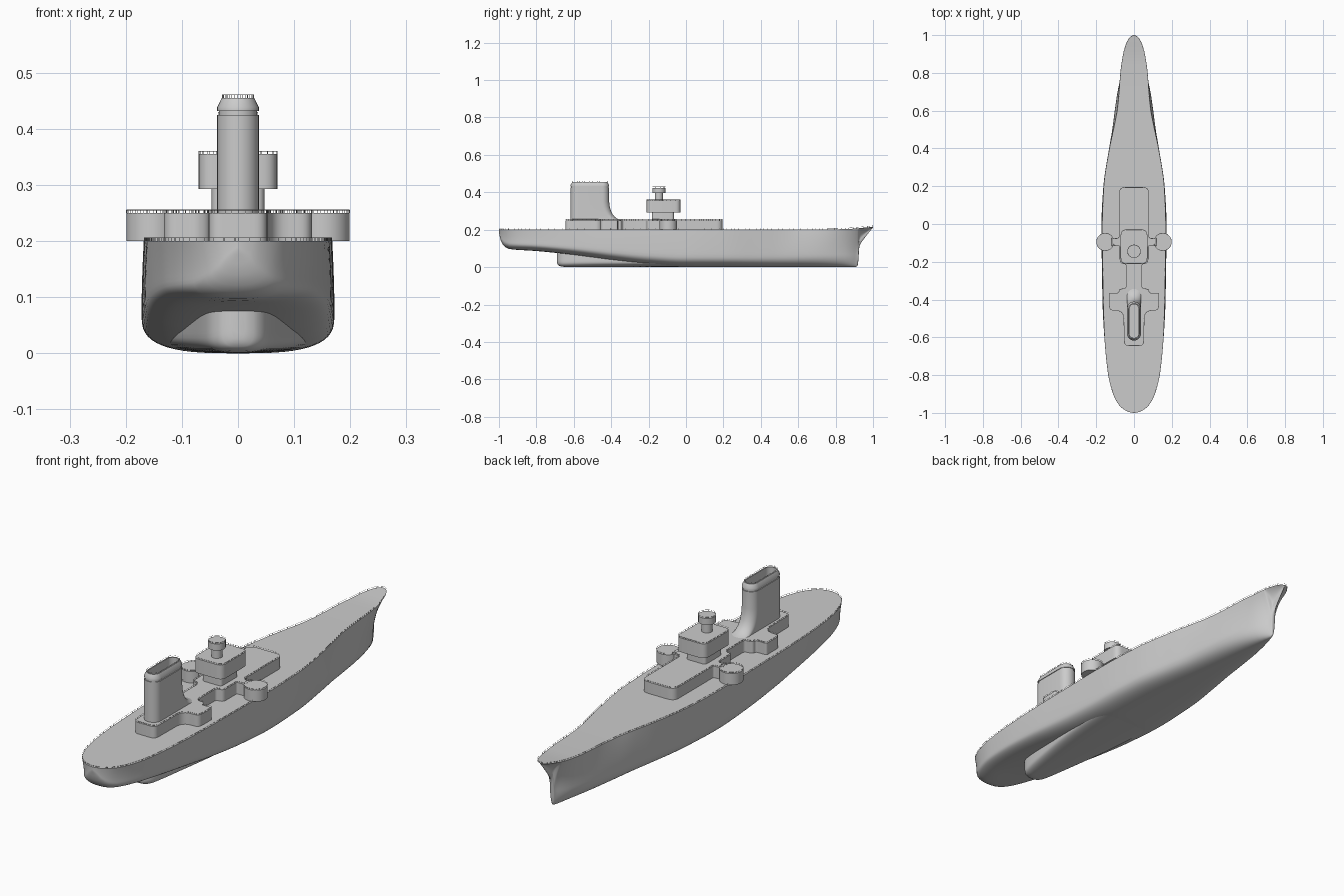
import bpy, bmesh, math
from mathutils import Vector

if "Cube" in bpy.data.objects:
    bpy.data.objects.remove(bpy.data.objects["Cube"])


def finish(name, bm, angle=35):
    bmesh.ops.remove_doubles(bm, verts=bm.verts, dist=1e-5)
    bmesh.ops.recalc_face_normals(bm, faces=bm.faces)
    me = bpy.data.meshes.new(name)
    bm.to_mesh(me)
    bm.free()
    ob = bpy.data.objects.new(name, me)
    bpy.context.collection.objects.link(ob)
    bpy.ops.object.select_all(action='DESELECT')
    bpy.context.view_layer.objects.active = ob
    ob.select_set(True)
    bpy.ops.object.shade_smooth_by_angle(angle=math.radians(angle))
    return ob


def loft(name, rings, angle=35):
    bm = bmesh.new()
    vs = [[bm.verts.new(p) for p in r] for r in rings]
    n = len(vs[0])
    for a, b in zip(vs, vs[1:]):
        for i in range(n):
            bm.faces.new((a[i], a[(i + 1) % n], b[(i + 1) % n], b[i]))
    bm.faces.new(vs[0])
    bm.faces.new(vs[-1])
    return finish(name, bm, angle)


def prism(name, outline, z0, z1):
    return loft(name, [[(x, y, z) for x, y in outline] for z in (z0, z1)])


def smooth_table(tab, y):
    # monotone cubic interpolation of (y, value) pairs
    n = len(tab)
    d = [(tab[i + 1][1] - tab[i][1]) / (tab[i + 1][0] - tab[i][0]) for i in range(n - 1)]
    m = [d[0]] + [2 * a * b / (a + b) if a * b > 0 else 0 for a, b in zip(d, d[1:])] + [d[-1]]
    i = max(0, min(n - 2, sum(1 for t in tab if t[0] <= y) - 1))
    h = tab[i + 1][0] - tab[i][0]
    t = (y - tab[i][0]) / h
    return ((2 * t**3 - 3 * t**2 + 1) * tab[i][1] + (t**3 - 2 * t**2 + t) * h * m[i]
            + (3 * t**2 - 2 * t**3) * tab[i + 1][1] + (t**3 - t**2) * h * m[i + 1])


def rounded(corners, steps=6):
    # outline with every corner (x, y, r) softened
    out, n = [], len(corners)
    for i, (x, y, r) in enumerate(corners):
        p = Vector((x, y))
        a = Vector(corners[i - 1][:2]) - p
        b = Vector(corners[(i + 1) % n][:2]) - p
        if r == 0:
            out.append((x, y))
            continue
        a = p + a.normalized() * min(r, a.length * .48)
        b = p + b.normalized() * min(r, b.length * .48)
        for k in range(steps + 1):
            t = k / steps
            out.append(tuple(a * (1 - t)**2 + p * 2 * t * (1 - t) + b * t * t))
    return out


def mirrored(half):
    return half + [(-x, y, r) for x, y, r in reversed(half)]


def circle(cx, cy, r, n=40):
    return [(cx + r * math.cos(2 * math.pi * i / n), cy + r * math.sin(2 * math.pi * i / n))
            for i in range(n)]


def rail(name, path, h, step):
    # thin handrail with evenly spaced posts round a closed 3D path
    cu = bpy.data.curves.new(name, 'CURVE')
    cu.dimensions = '3D'
    cu.bevel_depth = .0005
    cu.bevel_resolution = 0

    def line(pts, cyc=False):
        s = cu.splines.new('POLY')
        s.points.add(len(pts) - 1)
        for q, p in zip(s.points, pts):
            q.co = (*p, 1)
        s.use_cyclic_u = cyc
    path = [Vector(p) for p in path]
    up = Vector((0, 0, h))
    line([p + up for p in path], True)
    left = 0
    for a, b in zip(path, path[1:] + path[:1]):
        length = (b - a).length
        while left < length:
            p = a.lerp(b, left / length)
            line([p, p + up])
            left += step
        left -= length
    ob = bpy.data.objects.new(name, cu)
    bpy.context.collection.objects.link(ob)
    bpy.ops.object.select_all(action='DESELECT')
    bpy.context.view_layer.objects.active = ob
    ob.select_set(True)
    bpy.ops.object.convert(target='MESH')


def railed(name, outline, z0, z1, step=.012):
    prism(name, outline, z0, z1)
    rail(name + "_rail", [(x, y, z1) for x, y in outline], .0055, step)


# hull tables: deck half-width, lower half-width, keel height, deck height, bilge fullness
DECK = [(-1, .001), (-.995, .028), (-.98, .056), (-.95, .085), (-.9, .11), (-.8, .136), (-.6, .156),
        (-.4, .163), (0, .168), (.2, .16), (.4, .13), (.5, .109), (.6, .089), (.7, .079), (.8, .072),
        (.9, .057), (.95, .043), (.98, .028), (.995, .014), (1, .001)]
LOWER = [(-1, .001), (-.995, .022), (-.98, .048), (-.95, .076), (-.9, .104), (-.8, .133), (-.6, .157),
         (-.4, .167), (0, .172), (.2, .162), (.4, .132), (.5, .115), (.6, .102), (.7, .087), (.8, .064),
         (.88, .034), (.92, .01), (.94, .006), (1, .001)]
KEEL = [(-1, .185), (-.99, .14), (-.97, .11), (-.94, .096), (-.8, .086), (-.65, .071), (-.5, .051),
        (-.4, .036), (-.2, .012), (0, 0), (.9, 0), (.915, .004), (.92, .02), (.927, .11), (.94, .135),
        (.97, .175), (.99, .2), (1, .212)]
SHEER = [(-1, .2), (.6, .2), (.85, .203), (1, .215)]
FULL = [(-1, 2.4), (-.6, 3), (.3, 3), (.7, 2.4), (1, 2)]


def section(y, wd, wl, k, dk, p, n=14, m=8):
    zm = k + (dk - k) * .35
    half = []
    for i in range(n + 1):
        u = math.pi / 2 * i / n
        half.append((wl * math.sin(u)**(2 / p), zm - (zm - k) * max(0, math.cos(u))**(2 / p)))
    for i in range(1, m + 1):
        t = i / m
        half.append((wl + (wd - wl) * t**1.7, zm + (dk - zm) * t))
    return [(x, y, z) for x, z in half] + [(-x, y, z) for x, z in reversed(half[1:])]


ys = [-1, -.998, -.995, -.99, -.98, -.97, -.96, -.945] + [-.925 + .025 * i for i in range(73)]
ys += [.9, .908, .915, .918, .92, .922, .925, .927, .933, .94, .95, .96, .97, .98, .988, .995, .998, 1]
ys = sorted({round(y, 4) for y in ys})
loft("hull", [section(y, *(smooth_table(t, y) for t in (DECK, LOWER, KEEL, SHEER, FULL))) for y in ys])

# skeg under the stern, merging into the bottom
SKEG_W = [(-.69, .012), (-.685, .028), (-.67, .045), (-.64, .057), (-.5, .083), (-.3, .113), (0, .14)]
SKEG_K = [(-.69, .025), (-.685, .012), (-.67, .004), (-.64, .001), (0, .001)]
loft("stern_skeg", [section(y, smooth_table(SKEG_W, y), smooth_table(SKEG_W, y), smooth_table(SKEG_K, y), .1, 3)
                    for y in [-.69, -.688, -.685, -.68, -.67, -.655] + [-.64 + .04 * i for i in range(17)]])

# main deck handrail
edge = [(smooth_table(DECK, y), y, smooth_table(SHEER, y)) for y in ys]
rail("deck_rail", edge + [(-x, y, z) for x, y, z in reversed(edge)], .006, .02)

# lower deckhouse with bridge arms and side tubs
house = [(.08, .195, .035), (.08, -.075, .01), (.118, -.075, 0), (.118, -.115, 0), (.075, -.115, .01),
         (.075, -.207, .02), (.042, -.212, .012), (.042, -.34, .012), (.08, -.345, .015),
         (.08, -.365, .01), (.132, -.365, .01), (.132, -.457, .025), (.055, -.46, .045), (.052, -.645, .025)]
railed("deckhouse", rounded(mirrored(house)), .199, .25)
for side, s in (("left", -1), ("right", 1)):
    railed(side + "_side_tub", circle(s * .152, -.095, .047), .2, .25)

# bridge tower
prism("bridge_pedestal", rounded(mirrored([(.047, -.065, .015), (.047, -.182, .015)])), .249, .294)
railed("bridge_block", rounded(mirrored([(.07, -.03, .03), (.07, -.21, .03)])), .293, .355)
prism("director_post", circle(0, -.145, .022), .354, .396)
railed("director_drum", circle(0, -.145, .035), .395, .424, .01)


def stadium(z, w, back, front, n=16):
    pts = []
    for cy, a0, s in ((front - w, 0, 1), (back + w, math.pi, -1)):
        for i in range(n + 1):
            a = a0 + math.pi * i / n
            pts.append((w * math.cos(a), cy + w * math.sin(a), z))
    return pts


# funnel with forward flare, band, tapered cap and hollow top
flare = [(.249, -.34), (.252, -.352), (.258, -.366), (.268, -.38), (.282, -.392), (.3, -.401),
         (.325, -.408), (.35, -.411)]
levels = [(z, .037, -.617, f) for z, f in flare]
levels += [(.425, .037, -.617, -.411), (.425, .034, -.614, -.414), (.432, .034, -.614, -.414),
           (.432, .037, -.617, -.411), (.439, .037, -.617, -.411), (.455, .029, -.608, -.42),
           (.455, .024, -.603, -.425), (.41, .024, -.603, -.425)]
loft("funnel", [stadium(*l) for l in levels], 30)
rail("funnel_rail", stadium(.455, .028, -.607, -.421), .0055, .01)
